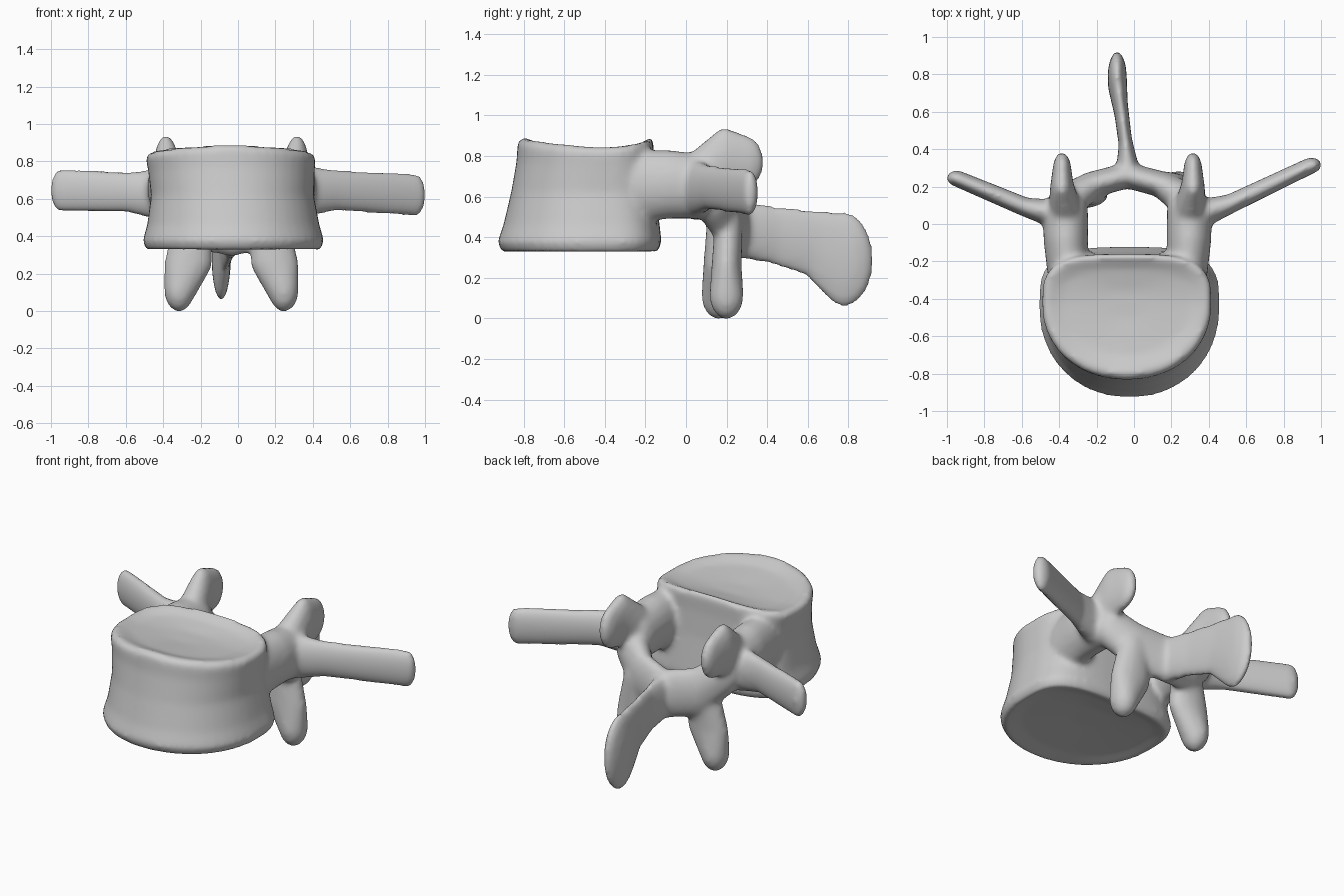
import bpy, bmesh, math
from mathutils import Vector

if "Cube" in bpy.data.objects:
    bpy.data.objects.remove(bpy.data.objects["Cube"], do_unlink=True)

bone = bpy.data.materials.new("bone grey")
bone.use_nodes = True
GREY = (0.6, 0.6, 0.6, 1)
bone.diffuse_color = GREY
bone.node_tree.nodes["Principled BSDF"].inputs["Base Color"].default_value = GREY

MID = -0.035          # the bone's own mid-line sits slightly off centre
bm = bmesh.new()


def ellipsoid_verts(target, centre, radii):
    made = bmesh.ops.create_uvsphere(target, u_segments=16, v_segments=10, radius=1)["verts"]
    for v in made:
        v.co = Vector([c + r * p for c, r, p in zip(centre, radii, v.co)])
    return made


def limb(stations):
    """Join each pair of neighbouring ellipsoids with a convex skin."""
    for a, b in zip(stations, stations[1:]):
        part = bmesh.new()
        for s in (a, b):
            ellipsoid_verts(part, s[:3], s[3:])
        bmesh.ops.delete(part, geom=part.faces[:] + part.edges[:], context='EDGES_FACES')
        hull = bmesh.ops.convex_hull(part, input=part.verts[:])
        loose = {g for g in hull["geom_interior"] if isinstance(g, bmesh.types.BMVert)}
        bmesh.ops.delete(part, geom=list(loose), context='VERTS')
        temp = bpy.data.meshes.new("temp")
        part.to_mesh(temp)
        part.free()
        bm.from_mesh(temp)
        bpy.data.meshes.remove(temp)


def mirrored(side, stations, dy=0.0):
    limb([(MID + side * x, y + dy, z, a, b, c) for x, y, z, a, b, c in stations])


def body():
    """Kidney-shaped drum with flared rims and dished end plates."""
    # height, mid x, half width, front y, back y, rim arch
    rings = [(0.36, -0.03, 0.10, -0.52, -0.32, 0.0),
             (0.345, -0.03, 0.38, -0.80, -0.20, 0.0),
             (0.325, -0.025, 0.465, -0.905, -0.14, 0.0),
             (0.375, -0.025, 0.485, -0.93, -0.12, 0.0),
             (0.46, -0.025, 0.46, -0.90, -0.13, 0.0),
             (0.62, -0.03, 0.435, -0.862, -0.15, 0.0),
             (0.76, -0.035, 0.445, -0.835, -0.16, 0.02),
             (0.84, -0.04, 0.455, -0.83, -0.16, 0.04),
             (0.865, -0.04, 0.43, -0.80, -0.17, 0.04),
             (0.84, -0.04, 0.34, -0.70, -0.24, 0.02),
             (0.83, -0.04, 0.10, -0.50, -0.36, 0.0)]
    n, loops = 48, []
    for z, cx, hw, front, back, arch in rings:
        mid = back - 0.4 * (back - front)
        loop = []
        for i in range(n):
            t = math.tau * i / n
            c, s = math.cos(t), math.sin(t)
            p = 0.6 if s > 0 else 0.95
            x = cx + hw * math.copysign(abs(c) ** p, c)
            y = mid + ((back - mid) if s > 0 else (mid - front)) * math.copysign(abs(s) ** p, s)
            loop.append(bm.verts.new((x, y, z + arch * (0.7 * abs(s) - 0.5 * abs(c)))))
        loops.append(loop)
    for lo, hi in zip(loops, loops[1:]):
        for i in range(n):
            j = (i + 1) % n
            bm.faces.new((lo[i], lo[j], hi[j], hi[i]))
    bm.faces.new(loops[0][::-1])
    bm.faces.new(loops[-1])


body()

for side in (-1, 1):
    # pedicle
    mirrored(side, [(0.32, -0.25, 0.65, 0.11, 0.12, 0.18),
                    (0.33, -0.08, 0.66, 0.12, 0.12, 0.17),
                    (0.33, 0.08, 0.65, 0.12, 0.10, 0.16)])
    # upper joint process
    mirrored(side, [(0.33, 0.06, 0.70, 0.09, 0.08, 0.13),
                    (0.35, 0.19, 0.78, 0.065, 0.09, 0.16),
                    (0.35, 0.29, 0.77, 0.05, 0.095, 0.13)])
    # lamina
    mirrored(side, [(0.31, 0.13, 0.59, 0.10, 0.09, 0.13),
                    (0.19, 0.21, 0.48, 0.08, 0.07, 0.15),
                    (0.0, 0.26, 0.44, 0.06, 0.07, 0.15)])
    # lower joint process
    mirrored(side, [(0.21, 0.19, 0.45, 0.10, 0.07, 0.12),
                    (0.23, 0.18, 0.26, 0.13, 0.075, 0.10),
                    (0.28, 0.18, 0.11, 0.08, 0.085, 0.115)], dy=0.02 * side)

# transverse processes
limb([(-0.40, 0.05, 0.62, 0.09, 0.08, 0.14),
      (-0.58, 0.09, 0.635, 0.06, 0.05, 0.11),
      (-0.95, 0.245, 0.645, 0.055, 0.042, 0.115)])
limb([(0.34, 0.05, 0.64, 0.09, 0.08, 0.14),
      (0.52, 0.11, 0.645, 0.06, 0.05, 0.11),
      (0.95, 0.315, 0.62, 0.055, 0.042, 0.115)])

# spinous process
limb([(-0.03, 0.25, 0.44, 0.07, 0.06, 0.14),
      (-0.045, 0.43, 0.41, 0.036, 0.08, 0.145),
      (-0.07, 0.62, 0.37, 0.038, 0.10, 0.165),
      (-0.09, 0.78, 0.29, 0.052, 0.145, 0.235)])

mesh = bpy.data.meshes.new("vertebra")
bmesh.ops.recalc_face_normals(bm, faces=bm.faces[:])
bm.to_mesh(mesh)
bm.free()
mesh.materials.append(bone)
vertebra = bpy.data.objects.new("vertebra", mesh)
bpy.context.collection.objects.link(vertebra)

# fuse the parts into one soft skin
fuse = vertebra.modifiers.new("fuse", 'REMESH')
fuse.mode = 'VOXEL'
fuse.voxel_size = 0.015
fuse.use_smooth_shade = True
soften = vertebra.modifiers.new("soften", 'SMOOTH')
soften.factor = 0.5
soften.iterations = 12
